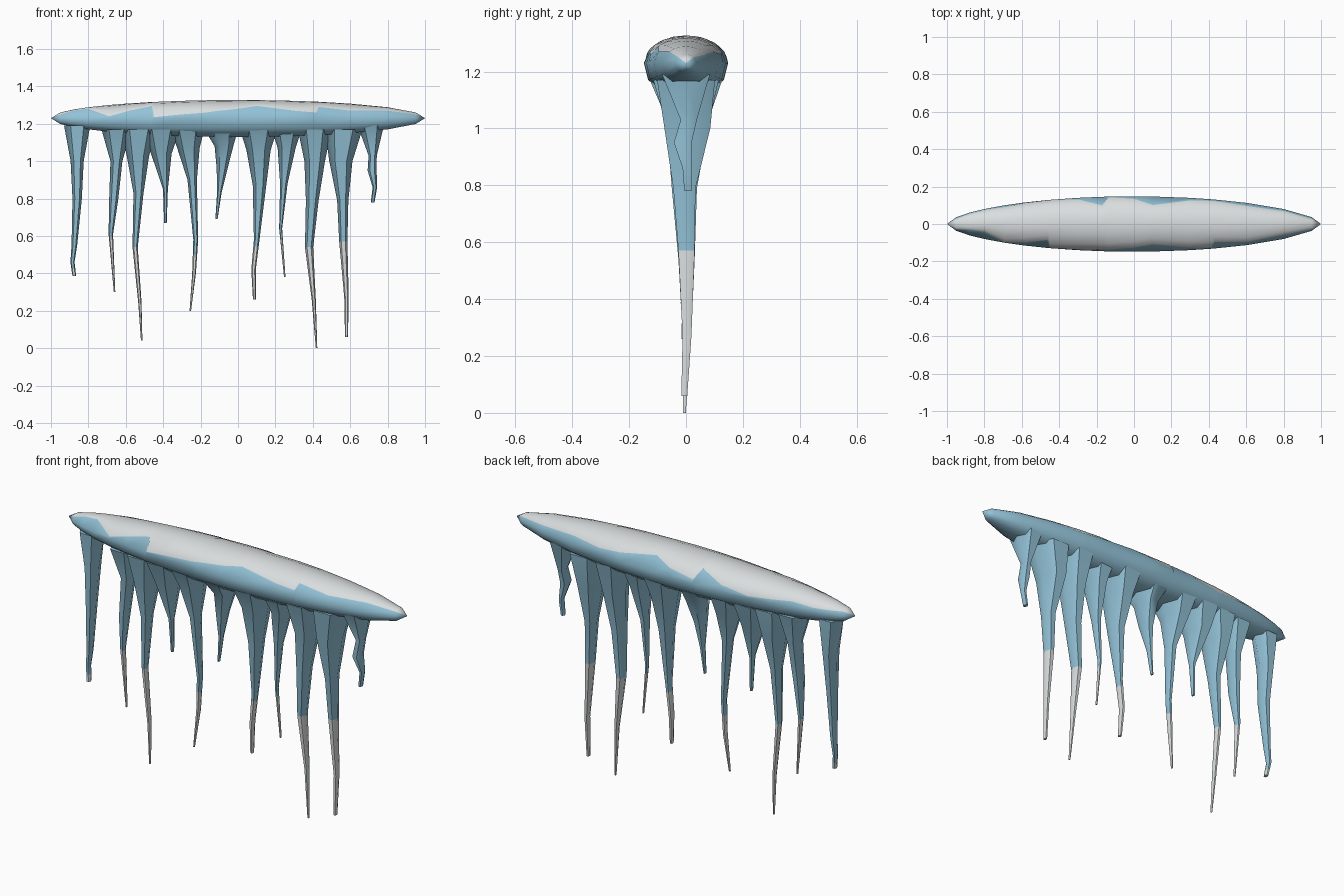
import bpy, bmesh
from math import sin, cos, asin, pi

if "Cube" in bpy.data.objects:
    bpy.data.objects.remove(bpy.data.objects["Cube"], do_unlink=True)


def make_material(name, colour):
    mat = bpy.data.materials.new(name)
    mat.use_nodes = True
    mat.diffuse_color = colour
    mat.node_tree.nodes["Principled BSDF"].inputs["Base Color"].default_value = colour
    return mat


ice = make_material("ice blue", (.29, .54, .68, 1))
snow = make_material("snow white", (.70, .73, .74, 1))
MID = 1.23  # height of the widest line of the snow bank


def finish(bm, name):
    """Turn the bmesh into a smooth-shaded object with both colours."""
    bmesh.ops.recalc_face_normals(bm, faces=bm.faces)
    mesh = bpy.data.meshes.new(name)
    bm.to_mesh(mesh)
    bm.free()
    mesh.materials.append(ice)
    mesh.materials.append(snow)
    obj = bpy.data.objects.new(name, mesh)
    bpy.context.collection.objects.link(obj)
    bpy.ops.object.select_all(action='DESELECT')
    obj.select_set(True)
    bpy.context.view_layer.objects.active = obj
    bpy.ops.object.shade_smooth_by_angle(angle=pi / 3)
    return obj


def bridge(bm, first, second):
    """Join two rings of equal size with quads."""
    count = len(first)
    faces = []
    for i in range(count):
        j = (i + 1) % count
        faces.append(bm.faces.new((first[i], first[j], second[j], second[i])))
    return faces


def bank_depth(x):
    return .148 * max(0, 1 - x * x) ** .6


# Snow bank: a spindle whose colour line wanders along each side
def half_section(x, paint):
    """Points from the bottom edge up to just below the crest, as (y, z)."""
    depth = bank_depth(x)
    rise = (1 - x * x) ** .5
    top, low = .097 * rise, .1 * rise
    points = [(.55 * depth, MID - low), (.9 * depth, MID - .6 * low), (depth, MID)]
    start = asin(min(.92, max(.06, (paint - MID) / top)))
    for part in (0, .35, .7):
        a = start + (pi / 2 - start) * part
        points.append((depth * cos(a), MID + top * sin(a)))
    return points, (0, MID + top), (0, MID - low)


def snow_bank(stations):
    bm = bmesh.new()
    rings = []
    for x, front, back in stations:
        front_side, crest, base = half_section(x, front)
        back_side = half_section(x, back)[0]
        outline = [base] + [(-y, z) for y, z in front_side] + [crest] + back_side[::-1]
        rings.append([bm.verts.new((x, y, z)) for y, z in outline])
    for first, second in zip(rings, rings[1:]):
        for i, face in enumerate(bridge(bm, first, second)):
            face.material_index = int(4 <= i <= 9)
    for x, ring in ((-1, rings[0]), (1, rings[-1])):
        tip = bm.verts.new((x, 0, MID))
        for i, vert in enumerate(ring):
            face = bm.faces.new((vert, ring[(i + 1) % len(ring)], tip))
            face.material_index = int(4 <= i <= 9)
    return finish(bm, "snow_bank")


# Each station: x, colour line height at the front, at the back
snow_bank([
    (-.95, 1.25, 1.25), (-.88, 1.27, 1.25), (-.8, 1.28, 1.25),
    (-.69, 1.24, 1.26), (-.58, 1.27, 1.25), (-.46, 1.295, 1.24),
    (-.45, 1.23, 1.24), (-.3, 1.25, 1.26), (-.17, 1.26, 1.3),
    (-.14, 1.265, 1.25), (0, 1.28, 1.27), (.1, 1.295, 1.3),
    (.3, 1.27, 1.27), (.42, 1.26, 1.26), (.43, 1.29, 1.26),
    (.6, 1.27, 1.27), (.8, 1.27, 1.26), (.95, 1.25, 1.25)])


# Icicles: six-sided tapering tubes with a frosted tip
def icicle(name, path, frost=.54, sway=.006):
    """Path points are (x, z, half width), from the root down."""
    bm = bmesh.new()
    rings = []
    for k, (x, z, w) in enumerate(path):
        deep = min(w * 1.5, bank_depth(x))
        shift = sway * sin(k * 2.2)
        rings.append([bm.verts.new((x + w * cos(i * pi / 3),
                                    shift + deep * sin(i * pi / 3), z))
                      for i in range(6)])
    for first, second in zip(rings, rings[1:]):
        bridge(bm, first, second)
    bm.faces.new(rings[0])
    bm.faces.new(rings[-1])
    # Cut the tube where the frost starts, then colour below the cut
    bmesh.ops.bisect_plane(bm, geom=bm.verts[:] + bm.edges[:] + bm.faces[:],
                           plane_co=(0, 0, frost), plane_no=(0, 0, 1))
    for face in bm.faces:
        face.material_index = int(face.calc_center_median().z < frost)
    return finish(bm, "icicle_" + name)


icicle("far_right", [(-.86, 1.19, .07), (-.86, 1, .035), (-.86, .8, .025),
                     (-.875, .55, .015), (-.885, .46, .011), (-.875, .385, .01)], .42)
icicle("right_slim", [(-.65, 1.17, .08), (-.65, 1, .032), (-.665, .79, .024),
                      (-.68, .61, .012), (-.66, .3, .004)], .6)
icicle("right_long", [(-.53, 1.17, .1), (-.535, 1.03, .06), (-.532, .83, .027),
                      (-.55, .54, .014), (-.525, .25, .009), (-.515, .04, .004)])
icicle("right_short", [(-.41, 1.17, .1), (-.41, 1.04, .055), (-.388, .85, .013),
                       (-.388, .67, .007)])
icicle("right_inner", [(-.27, 1.17, .09), (-.265, 1.07, .06), (-.245, .9, .025),
                       (-.226, .58, .013), (-.235, .4, .01), (-.255, .2, .004)], .5)
icicle("middle_short", [(-.09, 1.17, .09), (-.075, 1.08, .05), (-.085, .96, .029),
                        (-.1, .83, .012), (-.115, .69, .006)])
icicle("middle", [(.11, 1.17, .1), (.11, 1.06, .065), (.115, .87, .036),
                  (.1, .58, .015), (.083, .42, .012), (.088, .26, .008)])
icicle("left_slim", [(.26, 1.17, .08), (.26, 1.07, .048), (.245, .88, .02),
                     (.228, .64, .008), (.25, .38, .004)], .6)
icicle("left_long", [(.41, 1.17, .09), (.41, 1, .055), (.397, .79, .034),
                     (.38, .54, .022), (.405, .26, .011), (.42, 0, .004)])
icicle("left_outer", [(.565, 1.17, .1), (.55, 1, .062), (.56, .79, .03),
                      (.563, .57, .022), (.58, .27, .012), (.58, .06, .008)], .57)
icicle("far_left", [(.71, 1.19, .07), (.72, 1.03, .022), (.717, .95, .024),
                    (.732, .86, .012), (.72, .78, .01)], sway=.012)
